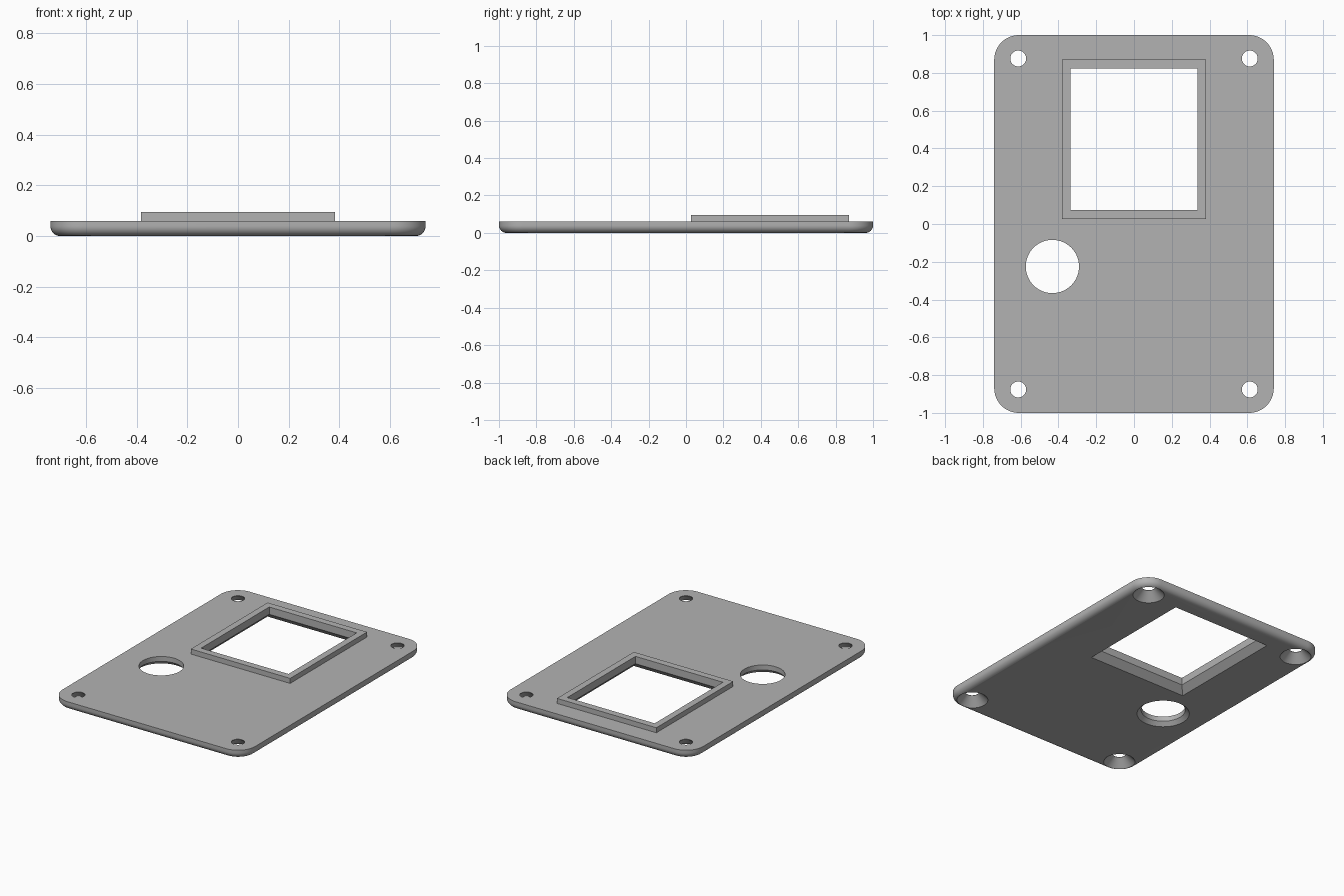
import bpy, bmesh
from math import sin, cos, pi, radians

cube = bpy.data.objects.get("Cube")
if cube:
    bpy.data.objects.remove(cube, do_unlink=True)

grey = bpy.data.materials.new("plain grey")
grey.use_nodes = True
colour = (0.45, 0.45, 0.45, 1)
grey.diffuse_color = colour
grey.node_tree.nodes["Principled BSDF"].inputs["Base Color"].default_value = colour


def outline(cx, cy, hx, hy, r, steps):
    """Rounded rectangle; a circle when the radius equals both half sizes."""
    points = []
    for q, (sx, sy) in enumerate([(1, 1), (-1, 1), (-1, -1), (1, -1)]):
        for i in range(steps):
            a = pi / 2 * (q + i / max(steps - 1, 1))
            points.append((cx + sx * (hx - r) + r * cos(a), cy + sy * (hy - r) + r * sin(a)))
    return points


def loft(name, cx, cy, layers, steps=1):
    """Solid through stacked outlines, each given as (half x, half y, radius, z)."""
    bm = bmesh.new()
    rings = []
    for hx, hy, r, z in layers:
        rings.append([bm.verts.new((x, y, z)) for x, y in outline(cx, cy, hx, hy, r, steps)])
    n = len(rings[0])
    for low, high in zip(rings, rings[1:]):
        for i in range(n):
            j = (i + 1) % n
            bm.faces.new((low[i], low[j], high[j], high[i]))
    bm.faces.new(rings[0][::-1])
    bm.faces.new(rings[-1])
    bmesh.ops.remove_doubles(bm, verts=bm.verts, dist=1e-5)
    bmesh.ops.recalc_face_normals(bm, faces=bm.faces)
    mesh = bpy.data.meshes.new(name)
    bm.to_mesh(mesh)
    bm.free()
    mesh.materials.append(grey)
    obj = bpy.data.objects.new(name, mesh)
    bpy.context.collection.objects.link(obj)
    return obj


def round_cutter(name, cx, cy, profile):
    return loft(name, cx, cy, [(r, r, r, z) for r, z in profile], 17)


# Plate with rounded corners and a rounded lower edge
W, H, TOP, TALL, CORNER, FILLET = 0.74, 1.0, 0.06, 0.095, 0.13, 0.04
layers = []
for k in range(9):
    a = pi / 2 * k / 8
    inset = FILLET * (1 - sin(a))
    layers.append((W - inset, H - inset, CORNER - inset, FILLET * (1 - cos(a))))
layers.append((W, H, CORNER, TOP))
plate = loft("cover_plate", 0, 0, layers, 13)

# Raised window frame, merged into the plate
WY = 0.449
frame = loft("window_frame", 0, WY, [(0.382, 0.422, 0, 0.05), (0.382, 0.422, 0, TALL)])

# Window opening, flared towards the underside
E = 0.02
window = loft("window_cutter", 0, WY, [
    (0.38 + E, 0.418 + E, 0, -E), (0.336, 0.374, 0, 0.044), (0.336, 0.374, 0, TALL + E)])

# Round opening with a chamfer below
cutters = [window, round_cutter("round_opening_cutter", -0.432, -0.225, [
    (0.167 + E, -E), (0.141, 0.026), (0.141, TOP + E)])]

# Countersunk corner screw holes
for sx in (-1, 1):
    for sy in (-1, 1):
        cutters.append(round_cutter("screw_hole_cutter", sx * 0.613, sy * 0.876, [
            (0.1 + E, -E), (0.042, 0.058), (0.042, TOP + E)]))

for helper, operation in [(frame, 'UNION')] + [(c, 'DIFFERENCE') for c in cutters]:
    mod = plate.modifiers.new(helper.name, 'BOOLEAN')
    mod.object = helper
    mod.operation = operation
    mod.solver = 'EXACT'

bpy.ops.object.select_all(action='DESELECT')
plate.select_set(True)
bpy.context.view_layer.objects.active = plate
for mod in list(plate.modifiers):
    bpy.ops.object.modifier_apply(modifier=mod.name)
for helper in [frame] + cutters:
    bpy.data.objects.remove(helper, do_unlink=True)

bpy.ops.object.shade_smooth_by_angle(angle=radians(30))
